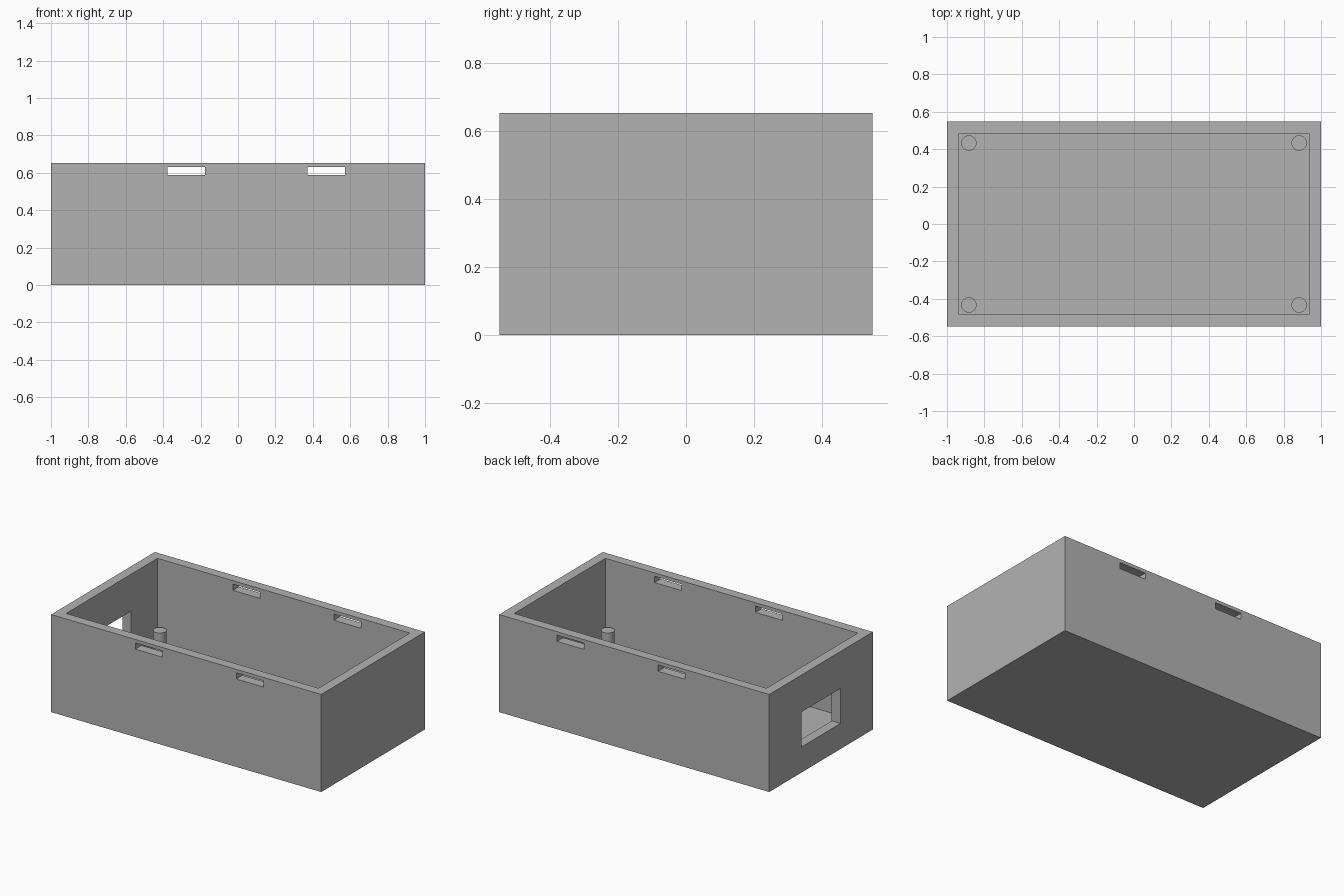
import bpy
import bmesh
from mathutils import Matrix, Vector

default = bpy.data.objects.get("Cube")
if default:
    bpy.data.objects.remove(default, do_unlink=True)

LENGTH, WIDTH, HEIGHT, WALL = 2.0, 1.096, 0.653, 0.065

grey = bpy.data.materials.new("plain grey")
grey.use_nodes = True
colour = (0.45, 0.45, 0.45, 1)
grey.diffuse_color = colour
grey.node_tree.nodes["Principled BSDF"].inputs["Base Color"].default_value = colour


def finish(bm, name):
    mesh = bpy.data.meshes.new(name)
    bm.to_mesh(mesh)
    bm.free()
    mesh.materials.append(grey)
    obj = bpy.data.objects.new(name, mesh)
    bpy.context.collection.objects.link(obj)
    return obj


def block(name, low, high):
    low, high = Vector(low), Vector(high)
    bm = bmesh.new()
    place = Matrix.Translation((low + high) / 2) @ Matrix.Diagonal((*(high - low), 1))
    bmesh.ops.create_cube(bm, size=1, matrix=place)
    return finish(bm, name)


def cut(target, name, low, high):
    cutter = block(name, low, high)
    cutter.hide_render = True
    cutter.hide_set(True)
    cutter.display_type = 'WIRE'
    mod = target.modifiers.new(name, 'BOOLEAN')
    mod.operation = 'DIFFERENCE'
    mod.solver = 'EXACT'
    mod.object = cutter
    return cutter


# Open-topped case
hx, hy = LENGTH / 2, WIDTH / 2
case = block("case", (-hx, -hy, 0), (hx, hy, HEIGHT))
cutters = [cut(case, "cavity_cutter", (-hx + WALL, -hy + WALL, WALL),
               (hx - WALL, hy - WALL, HEIGHT + 0.2))]

# Slots through the front and back walls
for side, x in (("right", -0.277), ("left", 0.471)):
    cutters.append(cut(case, side + "_slot_cutter", (x - 0.1, -1, 0.588), (x + 0.1, 1, 0.63)))

# Window in the right end wall
cutters.append(cut(case, "window_cutter", (-1.2, -0.206, 0.171), (-0.8, 0.206, 0.405)))

# Apply the cuts and drop the cutters
bpy.context.view_layer.update()
graph = bpy.context.evaluated_depsgraph_get()
result = bpy.data.meshes.new_from_object(case.evaluated_get(graph))
case.modifiers.clear()
case.data = result
for cutter in cutters:
    bpy.data.objects.remove(cutter, do_unlink=True)

# Corner pegs standing on the floor
PEG_TOP = 0.205
for xname, sx in (("right", -1), ("left", 1)):
    for yname, sy in (("front", -1), ("back", 1)):
        bm = bmesh.new()
        bmesh.ops.create_cone(bm, cap_ends=True, segments=48, radius1=0.041, radius2=0.041,
                              depth=PEG_TOP - WALL + 0.01,
                              matrix=Matrix.Translation((sx * 0.883, sy * 0.433,
                                                         (PEG_TOP + WALL - 0.01) / 2)))
        for face in bm.faces:
            face.smooth = len(face.verts) == 4
        for edge in bm.edges:
            edge.smooth = all(f.smooth for f in edge.link_faces)
        finish(bm, f"{yname}_{xname}_peg")
